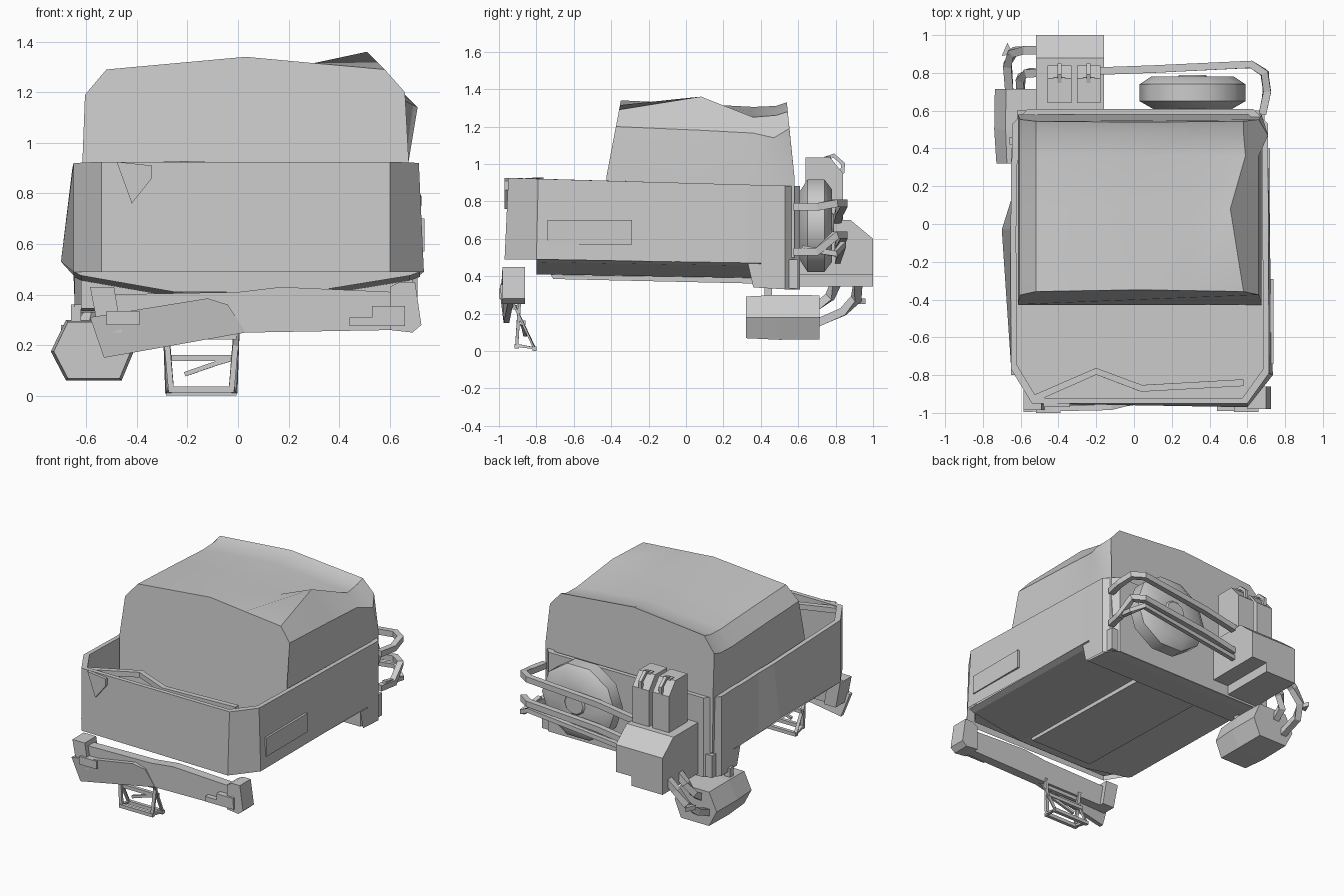
import bpy, bmesh, math
from mathutils import Vector


def make(name, bm, smooth=None):
    bmesh.ops.recalc_face_normals(bm, faces=bm.faces)
    me = bpy.data.meshes.new(name)
    bm.to_mesh(me)
    bm.free()
    ob = bpy.data.objects.new(name, me)
    bpy.context.collection.objects.link(ob)
    if smooth:
        bpy.ops.object.select_all(action='DESELECT')
        ob.select_set(True)
        bpy.context.view_layer.objects.active = ob
        bpy.ops.object.shade_smooth_by_angle(angle=math.radians(smooth))
    return ob


def loft(name, rings, caps=(True, True), smooth=None):
    """Skin a list of equal closed rings."""
    bm = bmesh.new()
    vs = [[bm.verts.new(p) for p in r] for r in rings]
    n = len(vs[0])
    for a, b in zip(vs, vs[1:]):
        for i in range(n):
            bm.faces.new((a[i], a[(i + 1) % n], b[(i + 1) % n], b[i]))
    if caps[0]:
        bm.faces.new(vs[0])
    if caps[1]:
        bm.faces.new(vs[-1])
    return make(name, bm, smooth)


def prism(name, pts, axis, a, b):
    """Extrude a 2D outline along x, y or z from a to b."""
    put = {'x': lambda p, t: (t, p[0], p[1]),
           'y': lambda p, t: (p[0], t, p[1]),
           'z': lambda p, t: (p[0], p[1], t)}[axis]
    return loft(name, [[put(p, t) for p in pts] for t in (a, b)])


def box(name, x, y, z):
    return prism(name, [(x[0], y[0]), (x[1], y[0]), (x[1], y[1]), (x[0], y[1])], 'z', *z)


def bar(name, pts, r=0.02, closed=False):
    """Square tube swept along a path."""
    pts = [Vector(p) for p in pts]
    n = len(pts)
    rings = []
    for i, p in enumerate(pts):
        prev = pts[i - 1] if i or closed else p
        nxt = pts[(i + 1) % n] if i < n - 1 or closed else p
        t = ((nxt - p).normalized() + (p - prev).normalized()).normalized()
        up = Vector((0, 0, 1)) if abs(t.z) < 0.9 else Vector((0, 1, 0))
        s = t.cross(up).normalized() * r
        u = s.cross(t).normalized() * r
        rings.append([p + s + u, p - s + u, p - s - u, p + s - u])
    if closed:
        bm = bmesh.new()
        vs = [[bm.verts.new(p) for p in ring] for ring in rings]
        for a, b in zip(vs, vs[1:] + vs[:1]):
            for i in range(4):
                bm.faces.new((a[i], a[(i + 1) % 4], b[(i + 1) % 4], b[i]))
        return make(name, bm)
    return loft(name, rings)


# Open body tub: (x, y, bottom z) round the outline, left wall bulged
outline = [(-0.54, -0.95, .49), (0.60, -0.95, .49), (0.715, -0.79, .49),
           (0.71, 0.33, .47), (0.71, 0.36, .34), (0.71, 0.53, .33),
           (0.63, 0.61, .33), (-0.56, 0.61, .33), (-0.645, 0.53, .33),
           (-0.645, 0.36, .34), (-0.65, 0.33, .47), (-0.65, 0.13, .475),
           (-0.655, -0.03, .52), (-0.65, -0.77, .49)]


def top_z(y):
    return 0.925 - 0.028 * (y + 0.95)


def inset(x, y):
    return (0.03 + (x - 0.03) * 0.955, -0.17 + (y + 0.17) * 0.962)


low = [(x, y, z) for x, y, z in outline]
low[12] = (-0.70, -0.03, 0.53)
low[1], low[2] = (0.60, -0.97, .49), (0.735, -0.80, .49)
loft("body_tub", [low,
                  [(x, y, top_z(y)) for x, y, z in outline],
                  [(*inset(x, y), top_z(y)) for x, y, z in outline],
                  [(*inset(x, y), 0.50) for x, y, z in outline]], (False, True))

# Underbody: shallow V sides, a central keel and the rear block
belly = [(-0.65, .49), (-0.62, .475), (-0.25, .41), (0.28, .41), (0.68, .475), (0.72, .49)]
loft("belly", [[(x, -0.80, z) for x, z in belly], [(x, 0.40, z - .02) for x, z in belly]])
prism("keel", [(-0.77, 0.49), (-0.71, 0.385), (0.40, 0.36), (0.40, 0.495)], 'x', -0.22, 0.26)
prism("rear_block", [(0.36, 0.345), (0.53, 0.335), (0.60, 0.335), (0.60, 0.49), (0.36, 0.49)],
      'x', -0.62, 0.69)
box("floor_pan", (-0.60, 0.66), (-0.80, 0.45), (0.48, 0.50))
box("side_panel", (0.70, 0.738), (-0.74, -0.29), (0.57, 0.70))

# Crumpled metal along the front rim
bar("rim_crumple", [(-0.52, -0.92, .90), (-0.20, -0.78, .91), (0.04, -0.87, .90),
                    (0.58, -0.84, .90)], 0.018)
prism("front_tear", [(-0.48, .925), (-0.34, .91), (-0.34, .86), (-0.42, .76)], 'y', -0.97, -0.94)

# Cloth canopy: cross-sections along y, with dents in roof and side
section = [(-0.61, .5), (-0.615, .93), (-0.605, 1.19), (-0.52, 1.29), (0.03, 1.34),
           (0.30, 1.315), (0.58, 1.29), (0.66, 1.20), (0.675, .93), (0.675, .5)]


def rib(y, lean, drop, moved=None):
    moved = moved or {}
    return [moved.get(i, (x, y + lean * (max(z, .92) - 1.33), z - (drop if z > 1.1 else 0)))
            for i, (x, z) in enumerate(section)]


loft("canopy", [rib(-0.35, 0.19, 0),
                rib(0.08, 0, 0.02, {5: (0.29, 0.03, 1.285), 6: (0.51, 0.08, 1.36)}),
                rib(0.36, 0, 0.035, {6: (0.59, 0.36, 1.25)}),
                rib(0.48, -0.05, 0.03, {7: (0.71, 0.47, 1.14)}),
                rib(0.54, -0.1, 0.01)], smooth=35)

# Spare wheel: ten-sided lathe about y
prof = [(.12, .60), (.21, .61), (.28, .65), (.28, .74), (.22, .78), (.08, .78), (.07, .79)]
loft("spare_wheel", [[(0.31 + r * math.cos(k * math.pi / 5), y, 0.67 + 0.93 * r * math.sin(k * math.pi / 5))
                      for k in range(10)] for r, y in prof], smooth=40)

# Tubes guarding the spare wheel
for i, (z0, z1, z2) in enumerate([(.77, .79, .70), (.53, .62, .53)]):
    bar(f"wheel_guard_{i}", [(0.68, 0.58, z0), (0.705, 0.70, z0), (0.69, 0.80, z1),
                             (0.62, 0.845, z1), (0.10, 0.82, (z1 + z2) / 2), (-0.18, 0.81, z2)], 0.02)
bar("wheel_guard_brace", [(0.69, 0.62, .55), (0.70, 0.80, .52), (0.62, 0.84, .57),
                          (-0.18, 0.81, .48)], 0.015)

# Rear stowage box and two fuel cans
prism("stowage_box", [(0.58, .41), (1.0, .41), (1.0, .60), (0.88, .70), (0.58, .70)],
      'x', -0.52, -0.16)
box("stowage_step", (-0.52, -0.28), (0.60, 1.0), (0.345, 0.42))
can = [(0.64, .69), (0.84, .69), (0.84, .95), (0.77, 1.035), (0.64, 1.035)]
for i, x in enumerate((-0.395, -0.24)):
    prism(f"fuel_can_{i}", can, 'x', x - 0.063, x + 0.063)
    bar(f"can_handle_{i}", [(x, 0.75, 1.03), (x, 0.79, 1.045), (x, 0.84, 1.0), (x, 0.835, .95)], 0.011)
    box(f"can_latch_{i}", (x - .03, x + .03), (0.74, 0.775), (1.02, 1.04))

# Six-sided canister under the left rear, with straps and two pipes
hexa = [(-0.74, .175), (-0.68, .06), (-0.46, .06), (-0.41, .18), (-0.46, .30), (-0.68, .30)]
loft("canister", [[(-0.575 + (x + 0.575) * s, y, 0.18 + (z - 0.18) * s) for x, z in hexa]
                  for s, y in ((.93, .32), (1, .50), (.98, .715))])
bar("canister_pipe_inner", [(-0.60, .70, .24), (-0.60, .77, .29), (-0.56, .80, .36),
                            (-0.50, .80, .42)], 0.022)
bar("canister_pipe_outer", [(-0.66, .70, .15), (-0.67, .84, .21), (-0.64, .91, .28),
                            (-0.57, .92, .36), (-0.50, .92, .42)], 0.022)
prism("pipe_shard", [(-0.70, .89), (-0.64, .90), (-0.67, .96)], 'z', .25, .28)
for x in (-0.64, -0.51):
    box("canister_strap", (x - .02, x + .02), (0.42, 0.46), (0.28, 0.36))

# Front bumper: beam, end caps, bent plate and hook
prism("bumper_beam", [(-0.53, .40), (0, .41), (0.17, .43), (0.62, .41), (0.62, .26),
                      (0.05, .25), (-0.50, .25)], 'y', -0.955, -0.89)
prism("bumper_left_end", [(-0.585, .43), (-0.49, .43), (-0.46, .25), (-0.55, .25)], 'y', -0.985, -0.86)
prism("bumper_right_end", [(0.60, .43), (0.64, .45), (0.70, .45), (0.725, .28), (0.69, .25),
                           (0.60, .26)], 'y', -0.98, -0.86)
loft("bumper_bent_plate", [[(-0.585, y - .01, .31), (-0.53, y + .01, .15), (0.03, y + .03, .25),
                            (-0.04, y + .02, .36), (-0.12, y, .385)]
                           for y in (-0.985, -0.955)])
box("bumper_left_bracket", (-0.52, -0.39), (-1.0, -0.95), (0.28, 0.335))
box("bumper_hook", (0.44, 0.66), (-0.99, -0.95), (0.275, 0.31))
box("bumper_hook_top", (0.53, 0.66), (-0.995, -0.95), (0.31, 0.355))

# Hanging step frame made of thin tubes
for x, s in ((-0.285, 1), (-0.005, -1)):
    bar("step_side", [(x, -0.93, .27), (x + s * .01, -0.81, .015), (x + s * .02, -0.905, .03),
                      (x, -0.89, .27)], 0.011, True)
for y, z, w in ((-0.81, .012, .28), (-0.905, .025, .26), (-0.87, .15, .28), (-0.915, .235, .28)):
    bar("step_rung", [(-0.145 - w / 2, y, z), (-0.145 + w / 2, y, z)], 0.012)
bar("step_brace", [(-0.21, -0.86, .085), (-0.08, -0.87, .13), (-0.01, -0.88, .15)], 0.009)
